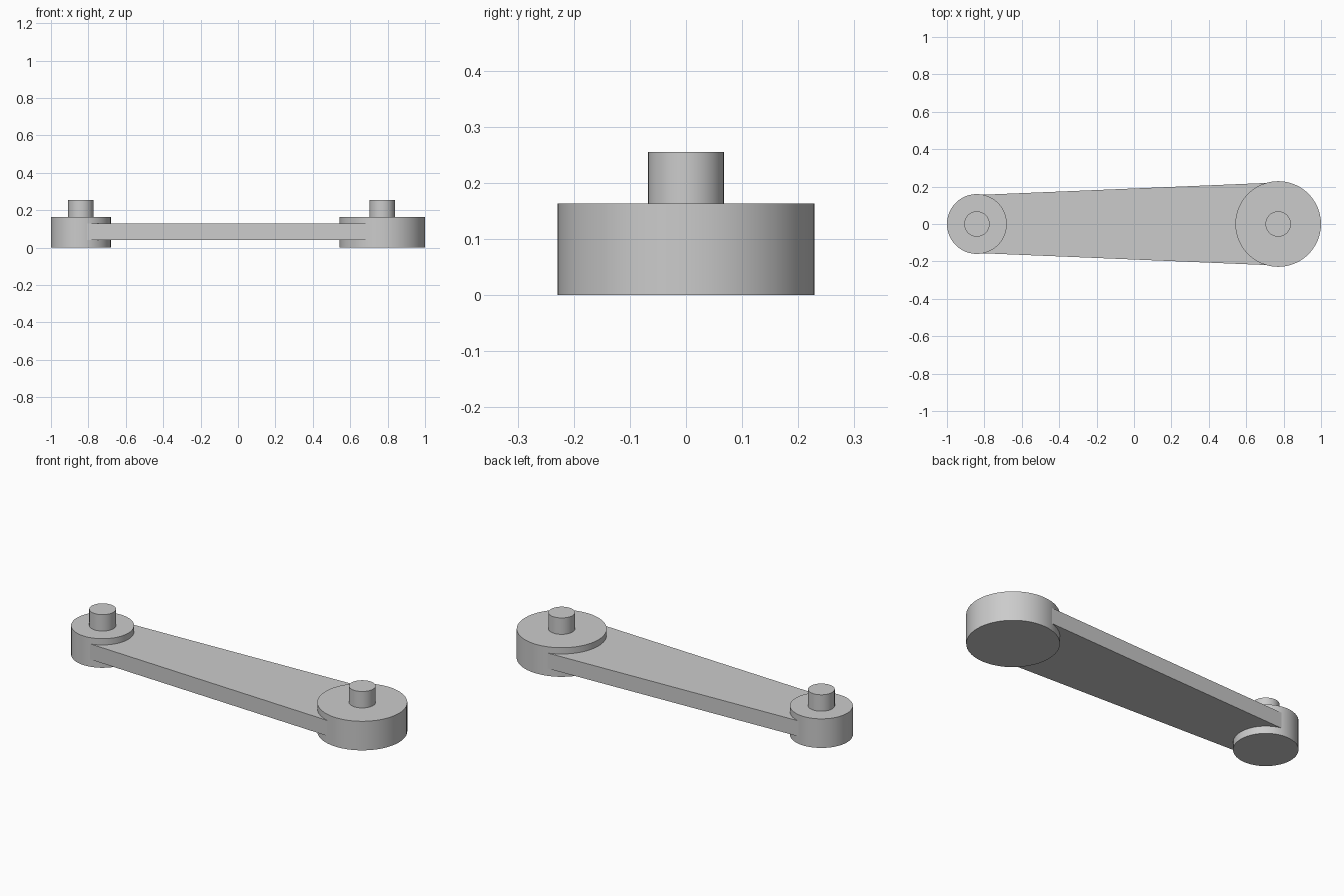
import bpy, bmesh, math

cube = bpy.data.objects.get("Cube")
if cube:
    bpy.data.objects.remove(cube, do_unlink=True)

grey = bpy.data.materials.new("plain_grey")
grey.use_nodes = True
colour = (0.6, 0.6, 0.6, 1)
grey.diffuse_color = colour
grey.node_tree.nodes["Principled BSDF"].inputs["Base Color"].default_value = colour


def prism(name, outline, z0, z1, smooth=False):
    """Extrude a flat outline from z0 up to z1."""
    bm = bmesh.new()
    base = bm.faces.new([bm.verts.new((x, y, z0)) for x, y in outline])
    top = bmesh.ops.extrude_face_region(bm, geom=[base], use_keep_orig=True)["geom"]
    for v in top:
        if isinstance(v, bmesh.types.BMVert):
            v.co.z = z1
    bmesh.ops.recalc_face_normals(bm, faces=bm.faces)
    mesh = bpy.data.meshes.new(name)
    bm.to_mesh(mesh)
    bm.free()
    obj = bpy.data.objects.new(name, mesh)
    bpy.context.collection.objects.link(obj)
    mesh.materials.append(grey)
    if smooth:
        bpy.ops.object.select_all(action='DESELECT')
        obj.select_set(True)
        bpy.context.view_layer.objects.active = obj
        bpy.ops.object.shade_smooth_by_angle(angle=math.radians(30))
    return obj


def circle(x, r, n=48):
    return [(x + r * math.cos(math.tau * i / n), r * math.sin(math.tau * i / n))
            for i in range(n)]


# Round bosses at both ends, each with a pin on top
SMALL_X, LARGE_X = -0.84, 0.771
for side, x, r in (("small", SMALL_X, 0.16), ("large", LARGE_X, 0.229)):
    prism(side + "_boss", circle(x, r), 0, 0.163, True)
    prism(side + "_pin", circle(x, 0.068, 32), 0.163, 0.255, True)

# Tapered arm joining the bosses
prism("tapered_arm", [(SMALL_X, -0.155), (LARGE_X, -0.222),
                      (LARGE_X, 0.222), (SMALL_X, 0.155)], 0.041, 0.128)
